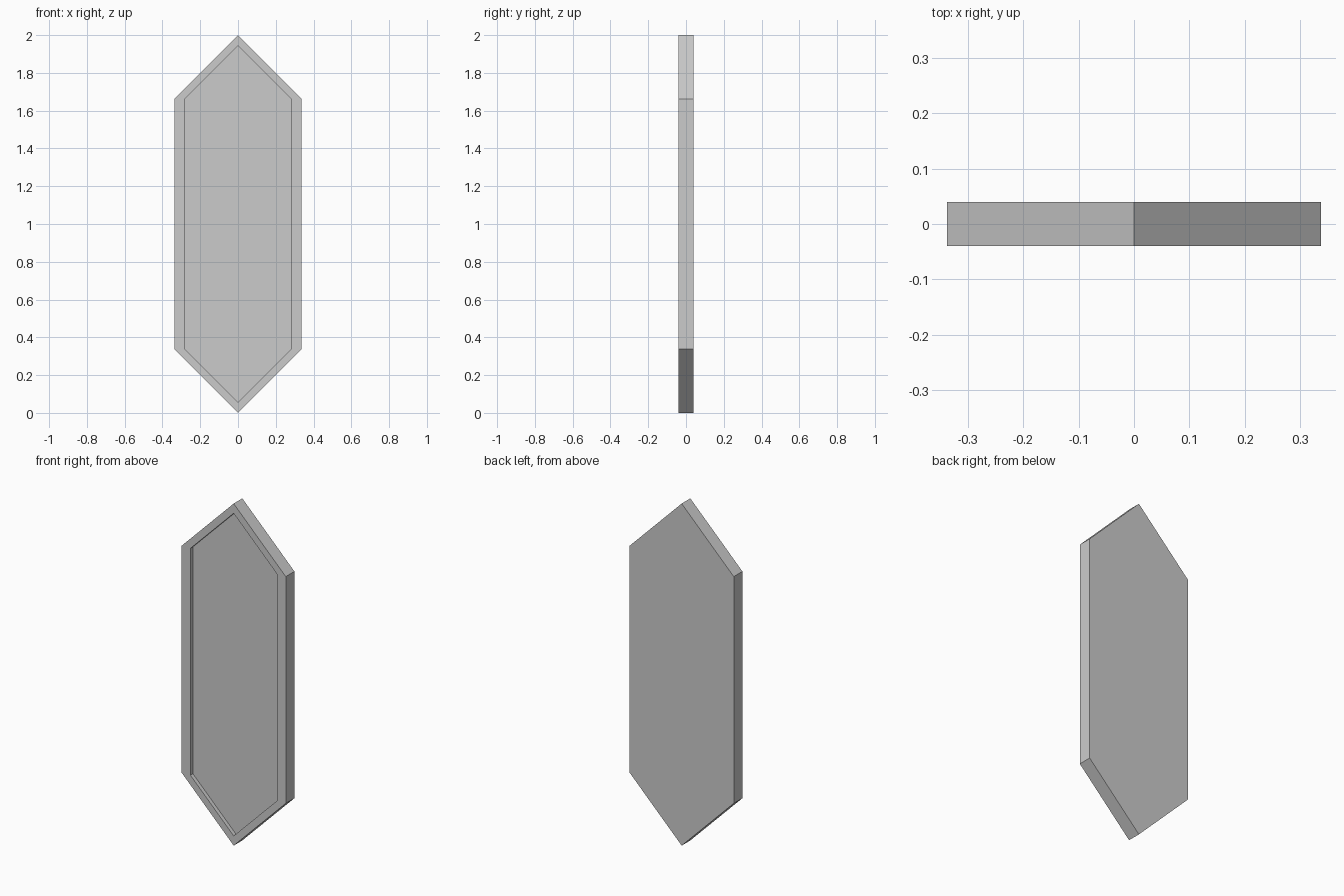
import bpy, bmesh

if "Cube" in bpy.data.objects:
    bpy.data.objects.remove(bpy.data.objects["Cube"])

HALF_W, RIM, HALF_D, RECESS = 0.337, 0.057, 0.04, 0.023
LOW, HIGH = 0.337, 1.663


def hexagon(bm, inset, y):
    """Elongated hexagon loop, pointed at top and bottom."""
    w = HALF_W - inset
    pts = [(0, inset), (w, LOW), (w, HIGH), (0, 2 - inset), (-w, HIGH), (-w, LOW)]
    return [bm.verts.new((x, y, z)) for x, z in pts]


def bridge(bm, a, b):
    for i in range(6):
        j = (i + 1) % 6
        bm.faces.new((a[i], a[j], b[j], b[i]))


bm = bmesh.new()
# back, outer side, front rim, recess wall, recessed panel
loops = [hexagon(bm, 0, HALF_D), hexagon(bm, 0, -HALF_D),
         hexagon(bm, RIM, -HALF_D), hexagon(bm, RIM, -HALF_D + RECESS)]
bm.faces.new(loops[0])
for a, b in zip(loops, loops[1:]):
    bridge(bm, a, b)
bm.faces.new(loops[-1])
bmesh.ops.recalc_face_normals(bm, faces=bm.faces)

mesh = bpy.data.meshes.new("framed_panel")
bm.to_mesh(mesh)
bm.free()
bpy.context.collection.objects.link(bpy.data.objects.new("framed_panel", mesh))
